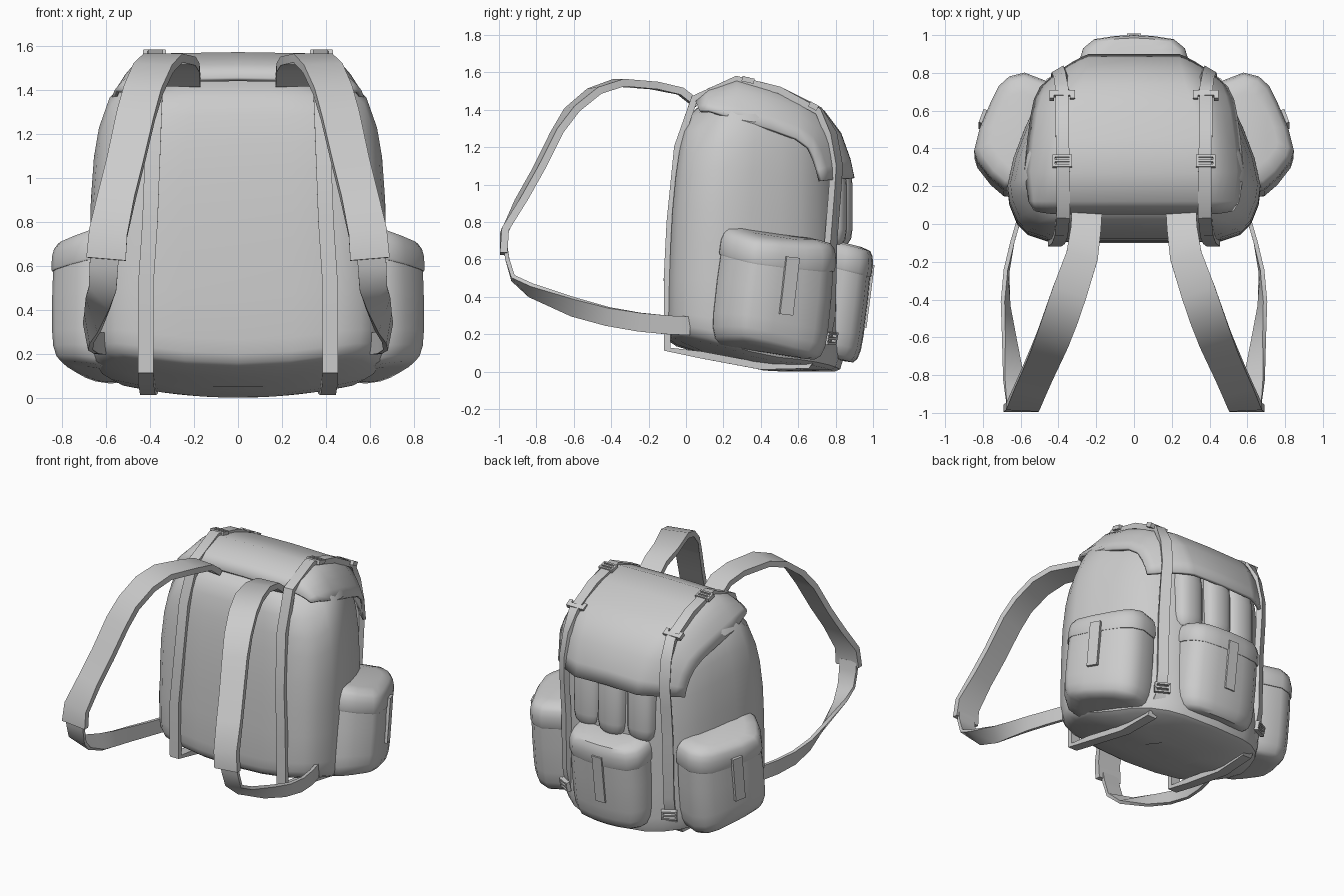
import bpy, bmesh, math
from mathutils import Vector, Matrix

if "Cube" in bpy.data.objects:
    bpy.data.objects.remove(bpy.data.objects["Cube"])

GREY = bpy.data.materials.new("grey canvas")
GREY.diffuse_color = (0.6, 0.6, 0.6, 1)
GREY.use_nodes = True
GREY.node_tree.nodes["Principled BSDF"].inputs["Base Color"].default_value = GREY.diffuse_color


def finish(name, verts, faces, mirror=False, angle=40):
    bm = bmesh.new()
    vs = [bm.verts.new(v) for v in verts]
    for f in faces:
        bm.faces.new([vs[i] for i in f])
    bmesh.ops.recalc_face_normals(bm, faces=bm.faces)
    me = bpy.data.meshes.new(name)
    bm.to_mesh(me)
    bm.free()
    me.materials.append(GREY)
    ob = bpy.data.objects.new(name, me)
    bpy.context.collection.objects.link(ob)
    bpy.ops.object.select_all(action='DESELECT')
    ob.select_set(True)
    bpy.context.view_layer.objects.active = ob
    bpy.ops.object.shade_smooth_by_angle(angle=math.radians(angle))
    if mirror:
        ob.modifiers.new("Mirror", 'MIRROR').use_mirror_merge = False
    return ob


def grid_faces(rows, n, close_n=True, close_rows=False):
    faces = []
    for r in range(rows if close_rows else rows - 1):
        for i in range(n if close_n else n - 1):
            a, b, j = r * n, (r + 1) % rows * n, (i + 1) % n
            faces.append((a + i, a + j, b + j, b + i))
    return faces


def lerp_table(t, pts):
    if t <= pts[0][0]:
        return pts[0][1]
    for (a, va), (b, vb) in zip(pts, pts[1:]):
        if t <= b:
            return va + (vb - va) * (t - a) / (b - a)
    return pts[-1][1]


def loft(name, plan, rows, centre, warp, mirror=False, angle=40):
    """Stack scaled copies of a plan outline; warp places each point."""
    cx, cy = centre
    verts = [warp(cx + (x - cx) * s, cy + (y - cy) * s, h) for h, s in rows for x, y in plan]
    n, k = len(plan), len(rows)
    faces = grid_faces(k, n) + [tuple(range(n)), tuple(range((k - 1) * n, k * n))]
    return finish(name, verts, faces, mirror, angle)


def ribbon(name, pts, widths, sides, thick, closed=False, mirror=True):
    """Flat webbing swept along pts; sides gives the width direction."""
    P = [Vector(p) for p in pts]
    k, verts = len(P), []
    for i, p in enumerate(P):
        a = P[i - 1] if closed or i else p
        b = P[(i + 1) % k] if closed or i < k - 1 else p
        t = (b - a).normalized()
        s = Vector(sides[i])
        s = (s - t * s.dot(t)).normalized() * widths[i] / 2
        n = t.cross(s).normalized() * thick / 2
        verts += [p - s - n, p + s - n, p + s + n, p - s + n]
    faces = grid_faces(k, 4, True, closed)
    if not closed:
        faces += [(0, 1, 2, 3), tuple(range(4 * k - 4, 4 * k))]
    return finish(name, verts, faces, mirror)


def boxes(name, parts, loc, pitch, yaw=0):
    """Small boxes (centre, size) joined, tilted about x, turned about z."""
    M = Matrix.Translation(loc) @ Matrix.Rotation(yaw, 4, 'Z') @ Matrix.Rotation(pitch, 4, 'X')
    verts, faces = [], []
    for c, d in parts:
        o = len(verts)
        for k in (-.5, .5):
            verts += [M @ Vector((c[0] + i * d[0], c[1] + j * d[1], c[2] + k * d[2]))
                      for i, j in ((-.5, -.5), (.5, -.5), (.5, .5), (-.5, .5))]
        faces += [tuple(o + q for q in f) for f in grid_faces(2, 4) + [(0, 1, 2, 3), (4, 5, 6, 7)]]
    return finish(name, verts, faces, True, 30)


def both(half):
    """Complete a half outline running from x = 0 front to x = 0 back."""
    return half + [(-x, y) for x, y in reversed(half) if x > 0]


# Top flap rows: centre y, z, flat half width, then side edge x, y, z
FLAP = [(.05, 1.45, .36, .53, .07, 1.4), (.12, 1.51, .36, .56, .12, 1.4),
        (.27, 1.565, .36, .58, .28, 1.35), (.45, 1.52, .35, .565, .45, 1.3),
        (.62, 1.46, .32, .545, .59, 1.25), (.74, 1.39, .27, .53, .66, 1.2),
        (.83, 1.27, .25, .515, .69, 1.14), (.88, 1.13, .24, .505, .71, 1.08),
        (.9, 1.035, .24, .5, .725, 1.02)]
verts = []
for i, (y, z, xf, xe, ye, ze) in enumerate(FLAP):
    flat, edge = Vector((xf, y, z)), Vector((xe, ye, ze))
    b = i / 8                                    # tighter corners towards the back
    ctrl = Vector((xf + (.6 - .15 * b) * (xe - xf), y + .25 * b * (ye - y), z))
    side = [flat * (1 - t) ** 2 + ctrl * 2 * t * (1 - t) + edge * t * t for t in [i / 6 for i in range(7)]]
    verts += [Vector((-p.x, p.y, p.z)) for p in reversed(side)] + [Vector((0, y, z + .006))] + side
flap = finish("top_flap", verts, grid_faces(len(FLAP), 15, False))
sol = flap.modifiers.new("Thickness", 'SOLIDIFY')
sol.thickness, sol.offset = .022, -1

# Main bag, narrowing under the flap
CROWN = [(r[0], r[1]) for r in FLAP]
TAPER = [(.5, 1), (.7, .985), (.8, .965), (.9, .92), (.965, .83), (1, .72)]


def bag_warp(x, y, f):
    low = max(0, .15 - .3 * (y + .1)) + .09 * (x / .67) ** 2
    high = lerp_table(y, CROWN) - .04
    return (x * lerp_table(f, TAPER), y + .07 * f * f * (1 - (y + .1) / .9), low + (high - low) * f)


bag_plan = both([(0, -.1), (.25, -.1), (.46, -.093), (.56, -.06), (.62, 0), (.66, .1), (.672, .19),
                 (.64, .34), (.58, .5), (.53, .61), (.46, .7), (.36, .775), (.25, .815), (0, .84)])
loft("bag_body", bag_plan,
     [(0, .3), (0, .6), (0, .9), (.01, .965), (.04, .99), (.09, 1), (.25, 1), (.4, 1), (.55, 1), (.7, .99),
      (.8, .975), (.9, .945), (.965, .89), (1, .8), (1, .5), (1, .25)], (0, .38), bag_warp)

# Webbing bands looping around the whole bag
band = [(.42, -.1, .12), (.42, -.1, .5), (.4, -.085, .8), (.385, -.045, 1.2), (.375, .045, 1.46),
        (.375, .27, 1.563), (.38, .5, 1.505), (.38, .71, 1.395), (.385, .775, 1.27), (.395, .805, 1.1),
        (.4, .795, .95), (.4, .775, .7), (.4, .765, .3), (.395, .735, .14), (.4, .65, .035), (.41, .4, .03),
        (.42, .08, .09)]
ribbon("webbing_band", band, [.07] * 17, [(1, 0, 0)] * 7 + [(1, -.2, 0)] + [(.85, -.5, 0)] * 6
       + [(1, 0, 0)] * 3, .038, True)

# Buckles and clips on the bands
buckle = [((0, j * .026, .01), (.1, .012, .03)) for j in (-1, 0, 1)] + \
         [((i * .045, 0, .01), (.014, .066, .026)) for i in (-1, 1)]
boxes("top_buckle", buckle, (.38, .33, 1.55), -.24)
clip = [((0, 0, 0), (.13, .03, .03)), ((-.055, -.01, 0), (.025, .05, .03)), ((.055, -.01, 0), (.025, .05, .03))]
boxes("flap_clip", clip, (.38, .69, 1.415), -.5)
boxes("bottom_buckle", buckle, (.405, .765, .18), -1.75, -.5)

# Upper shoulder straps
upper = [(.25, .06, 1.43), (.255, -.03, 1.5), (.275, -.17, 1.53), (.34, -.36, 1.545), (.385, -.49, 1.5),
         (.43, -.61, 1.4), (.465, -.69, 1.28), (.51, -.79, 1.08), (.55, -.88, .92), (.59, -.97, .75), (.6, -.975, .63)]
ribbon("shoulder_strap", upper, [.16, .16, .17, .185, .185, .18, .175, .17, .17, .175, .18],
       [(1, .1, 0)] * 2 + [(1, .25, 0)] * 4 + [(1, .15, 0)] * 3 + [(1, 0, 0)] * 2, .04)

# Lower adjusting straps, twisting to meet the side of the bag
lower = [(.605, -.965, .67), (.61, -.955, .6), (.615, -.925, .5), (.635, -.83, .435), (.66, -.6, .345),
         (.68, -.42, .295), (.675, -.25, .265), (.645, -.1, .25), (.61, .02, .245)]
ribbon("lower_strap", lower, [.13, .13, .125, .12, .11, .1, .1, .1, .1],
       [(1, 0, 0), (1, 0, 0), (1, 0, .15), (1, 0, .6), (.6, 0, 1), (.3, 0, 1), (.1, 0, 1), (0, 0, 1), (0, 0, 1)], .022)

# Pockets: a rounded pouch, a slightly overhanging lid and a closing tab
pouch = [(.085, .6), (.09, .82), (.115, .92), (.17, .98), (.25, 1), (.45, 1), (.62, .98)]
cover = [(.59, 1.0), (.6, 1.014), (.67, 1.005), (.71, .965), (.735, .89), (.745, .65)]


def side_warp(x, y, z):
    slope = .25 * max(0, x - .62) * (.42 - z) / .35 + .06 * max(0, .42 - z)
    return (x, y - .012 + .1 * (z - .45), z + slope - .16 * (y - .45))


def rear_warp(x, y, z):
    return (x, y + .12 * (z - .55), z * .93 - .015 - .25 * (y - .87))


side_plan = [(.45, .2), (.62, .175), (.69, .18), (.76, .24), (.83, .33), (.845, .38), (.815, .5),
             (.76, .63), (.715, .72), (.66, .77), (.58, .79), (.45, .74)]
rear_plan = both([(0, .7), (.285, .7), (.29, .84), (.268, .915), (.21, .963), (.1, .98), (0, .985)])
for part, rows in (("pouch", pouch), ("lid", cover)):
    loft("side_pocket_" + part, side_plan, rows, (.6, .48), side_warp, True)
    loft("rear_pocket_" + part, rear_plan, rows, (0, .78), rear_warp)

tab = [.66, .6, .45, .3]
ribbon("side_pocket_tab", [side_warp(.795, .56, z) for z in tab], [.075] * 4, [(-.35, .94, -.1)] * 4, .03)
ribbon("rear_pocket_tab", [rear_warp(0, .985, z) for z in tab], [.075] * 4, [(1, 0, 0)] * 4, .02, False, False)

# Row of three padded sleeves below the flap
for i in (-1, 0, 1):
    cy = .8 - .03 * abs(i)
    plan = [(i * .21 + .105 * math.cos(a), cy + .09 * math.sin(a) ** .6)
            for a in [math.pi * k / 8 for k in range(8)]] + [(i * .21 - .105, cy)]
    loft("padded_sleeve", plan, [(.68, .7), (.71, .92), (.76, 1), (1.0, 1), (1.08, .9)],
         (i * .21, cy), lambda x, y, z: (x, y, z))
